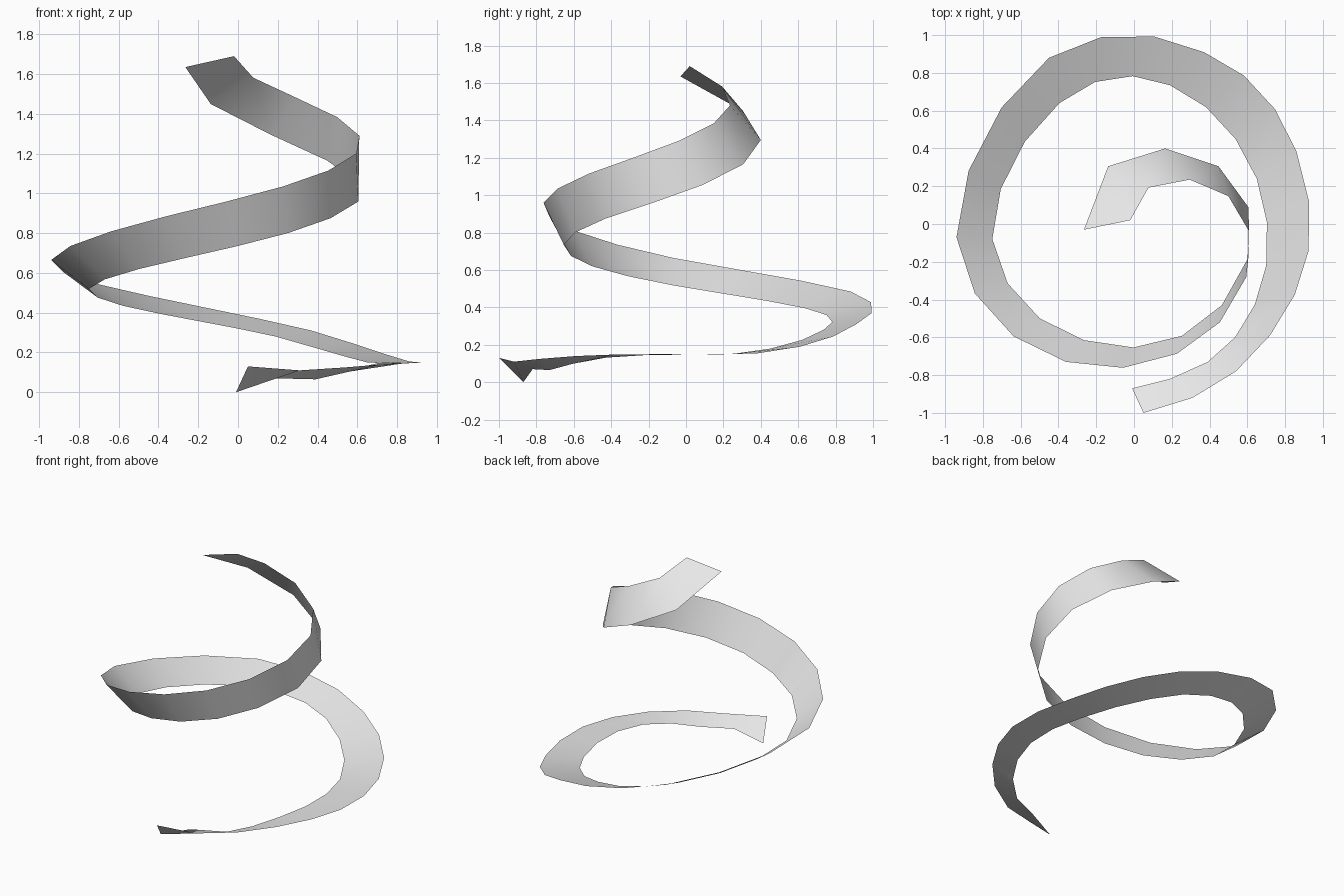
import bpy
import bmesh
from mathutils import Vector

cube = bpy.data.objects.get("Cube")
if cube:
    bpy.data.objects.remove(cube, do_unlink=True)

# Guide cross-sections: section number -> (lower edge point, upper edge point)
GUIDES = {
    0: ((-.01, -.87, 0), (.05, -1, .13)),
    1: ((.19, -.82, .07), (.31, -.92, .11)),
    2: ((.39, -.73, .065), (.54, -.78, .125)),
    3: ((.535, -.6, .1), (.72, -.59, .14)),
    5: ((.7, -.22, .145), (.925, -.14, .15)),
    7: ((.65, .24, .15), (.86, .385, .155)),
    10: ((.19, .735, .28), (.37, .91, .31)),
    13: ((-.395, .64, .395), (-.45, .88, .485)),
    16: ((-.75, -.08, .52), (-.94, -.07, .665)),
    19: ((-.265, -.615, .675), (-.36, -.73, .885)),
    22: ((.465, -.43, .875), (.455, -.52, 1.115)),
    24: ((.605, .09, 1.055), (.61, -.04, 1.29)),
    26: ((.165, .4, 1.295), (.295, .235, 1.48)),
    28: ((-.265, -.03, 1.635), (-.02, .02, 1.69)),
}
KNOTS = sorted(GUIDES)


def edge_point(section, side):
    """Point on one edge, blended smoothly from the six surrounding guides."""
    before = sum(k <= section for k in KNOTS)
    first = min(max(before - 3, 0), len(KNOTS) - 6)
    near = KNOTS[first:first + 6]
    point = Vector()
    for k in near:
        weight = 1.0
        for other in near:
            if other != k:
                weight *= (section - other) / (k - other)
        point += weight * Vector(GUIDES[k][side])
    return point


# Spiral ribbon: one quad between each pair of neighbouring sections
bm = bmesh.new()
sections = [[bm.verts.new(edge_point(s, side)) for side in (0, 1)]
            for s in range(KNOTS[-1] + 1)]
for (low_a, high_a), (low_b, high_b) in zip(sections, sections[1:]):
    face = bm.faces.new((low_a, high_a, high_b, low_b))
    face.smooth = True

mesh = bpy.data.meshes.new("spiral_ribbon")
bm.to_mesh(mesh)
bm.free()
ribbon = bpy.data.objects.new("spiral_ribbon", mesh)
bpy.context.collection.objects.link(ribbon)

# Plain light grey
grey = bpy.data.materials.new("light_grey")
grey.use_nodes = True
colour = (.8, .8, .8, 1)
grey.diffuse_color = colour
grey.node_tree.nodes["Principled BSDF"].inputs["Base Color"].default_value = colour
mesh.materials.append(grey)
